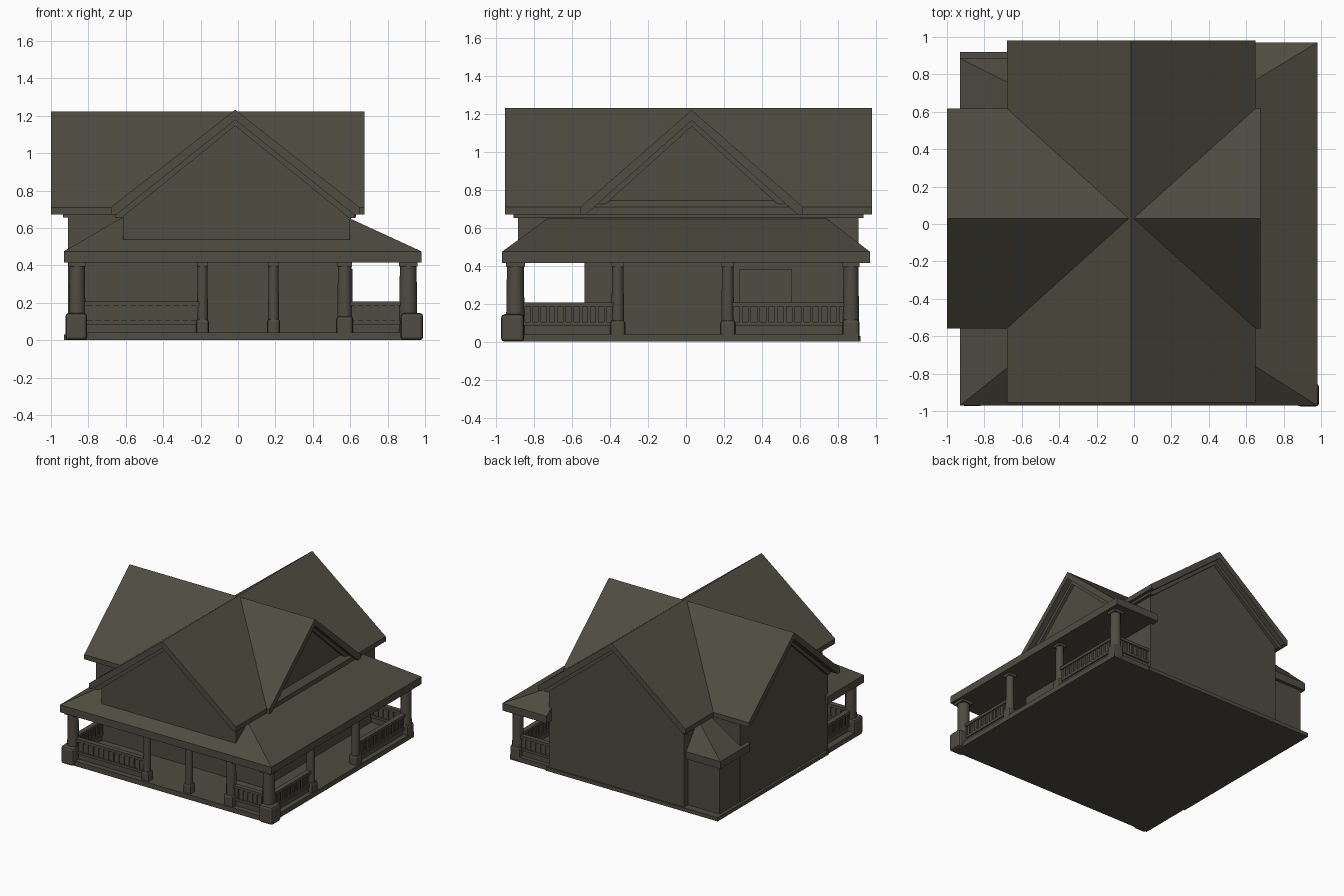
import bpy, bmesh, math

if "Cube" in bpy.data.objects:
    bpy.data.objects.remove(bpy.data.objects["Cube"])

mat = bpy.data.materials.new("dark olive brown")
mat.diffuse_color = (0.078, 0.072, 0.052, 1)
mat.use_nodes = True
mat.node_tree.nodes["Principled BSDF"].inputs["Base Color"].default_value = mat.diffuse_color


def finish(name, bm):
    bmesh.ops.recalc_face_normals(bm, faces=bm.faces)
    me = bpy.data.meshes.new(name)
    bm.to_mesh(me)
    bm.free()
    me.materials.append(mat)
    ob = bpy.data.objects.new(name, me)
    bpy.context.collection.objects.link(ob)
    return ob


def loft(name, lower, upper):
    """Closed solid between two matching rings of points."""
    bm = bmesh.new()
    a = [bm.verts.new(p) for p in lower]
    b = [bm.verts.new(p) for p in upper]
    n = len(a)
    bm.faces.new(a)
    bm.faces.new(b)
    for i in range(n):
        j = (i + 1) % n
        bm.faces.new((a[i], a[j], b[j], b[i]))
    return finish(name, bm)


def prism(name, profile, axis, lo, hi):
    """Extrude a (side, z) profile along x or y."""
    place = (lambda s, z, t: (t, s, z)) if axis == 'x' else (lambda s, z, t: (s, t, z))
    return loft(name, [place(s, z, lo) for s, z in profile],
                [place(s, z, hi) for s, z in profile])


def rect(x0, x1, y0, y1, z):
    return [(x0, y0, z), (x1, y0, z), (x1, y1, z), (x0, y1, z)]


def box(name, x0, x1, y0, y1, z0, z1):
    return loft(name, rect(x0, x1, y0, y1, z0), rect(x0, x1, y0, y1, z1))


def gable_wall(name, axis, s0, s1, z0, eave, top, lo, hi):
    prism(name, [(s0, z0), (s1, z0), (s1, eave), ((s0 + s1) / 2, top), (s0, eave)], axis, lo, hi)


def gable_roof(name, axis, c, half, top, eave, drop, lo, hi):
    prism(name, [(c - half, eave), (c, top), (c + half, eave), (c + half, eave - drop * .7),
                 (c + half - .03, eave - drop * .7), (c, top - drop),
                 (c - half + .03, eave - drop * .7), (c - half, eave - drop * .7)], axis, lo, hi)


# house walls
box("main_house_wall", -.62, .60, -.52, .91, 0, .62)
gable_wall("front_back_gable_wall", 'y', -.615, .60, .44, .68, 1.18, -.885, .91)
gable_wall("left_right_gable_wall", 'x', -.535, .60, 0, .68, 1.17, -.91, .605)
box("corner_room_wall", -.905, -.55, .5, .86, 0, .45)

# crossing gable roofs with rake trim beneath
gable_roof("front_back_roof", 'y', -.015, .665, 1.232, .71, .055, -.955, .98)
gable_roof("left_right_roof", 'x', .03, .588, 1.222, .71, .055, -1.0, .675)
gable_roof("front_back_rake_trim", 'y', -.015, .64, 1.185, .68, .04, -.91, .935)
gable_roof("left_right_rake_trim", 'x', .03, .56, 1.175, .685, .04, -.935, .63)


# porch and corner roofs: flat fascia below a hipped slope
def hip_roof(name, base, top, z_top):
    x0, x1, y0, y1 = base
    box(name + "_fascia", x0, x1, y0, y1, .415, .475)
    loft(name, rect(*base, .475), rect(*top, z_top))


hip_roof("front_porch_roof", (-.93, .98, -.97, -.5), (-.63, .59, -.73, -.5), .65)
hip_roof("right_porch_roof", (.58, .98, -.97, .97), (.58, .60, -.73, .74), .65)
hip_roof("corner_room_roof", (-.93, -.55, .5, .885), (-.66, -.55, .5, .75), .65)

# porch floor
box("front_porch_floor", -.92, .955, -.95, -.5, 0, .04)
box("right_porch_floor", .58, .955, -.95, .91, 0, .04)
box("house_foundation", -.93, .62, -.52, .92, 0, .03)


# porch posts: round shaft, capital and chunky plinth
def post(x, y, r, base, base_h):
    def ring(rad, z):
        return [(x + rad * math.cos(i * math.tau / 12), y + rad * math.sin(i * math.tau / 12), z)
                for i in range(12)]
    shaft = loft("porch_post", ring(r, .03), ring(r * .88, .42))
    for p in shaft.data.polygons:
        p.use_smooth = len(p.vertices) == 4
    box("post_capital", x - r, x + r, y - r, y + r, .395, .42)
    cx, cy = x, y
    if base > .05:                      # corner plinths push outward
        cx += .02 if x > 0 else -.005
        cy += -.015 if y < 0 else 0
    b = box("post_base", cx - base, cx + base, cy - base, cy + base, .0, base_h)
    m = b.modifiers.new("rounding", 'BEVEL')
    m.width, m.segments = .018, 2


FY, RX, LX, BY = -.90, .91, -.86, .87
for x, y, r, base, h in [(LX, FY, .046, .058, .145), (RX, FY, .05, .06, .145),
                         (-.19, FY, .03, .035, .115), (.19, FY, .03, .035, .115),
                         (.57, FY, .04, .045, .13), (RX, -.36, .034, .04, .115),
                         (RX, .22, .034, .04, .115), (RX, BY, .044, .045, .12)]:
    post(x, y, r, base, h)


# railings: thin back panel, top and bottom rails, balusters
def railing(axis, fixed, lo, hi):
    def bar(name, a, b, w, z0, z1):
        if axis == 'x':
            box(name, a, b, fixed - w, fixed + w, z0, z1)
        else:
            box(name, fixed - w, fixed + w, a, b, z0, z1)
    bar("railing_panel", lo, hi, .006, .03, .195)
    bar("top_rail", lo, hi, .02, .185, .207)
    bar("bottom_rail", lo, hi, .017, .085, .105)
    n = max(3, round((hi - lo) / .045))
    for i in range(n):
        c = lo + (hi - lo) * (i + .5) / n
        bar("baluster", c - .008, c + .008, .014, .1, .19)


railing('x', FY, -.84, -.19)
railing('x', FY, .57, RX)
railing('y', LX, -.88, -.52)
railing('y', RX, -.88, -.36)
railing('y', RX, .22, BY)
railing('x', BY, .59, RX)

# front door and window frames as thin plates
box("front_door", -.09, .08, -.529, -.52, .04, .39)
box("door_panel", -.06, .05, -.535, -.529, .07, .36)
box("left_window", -.52, -.22, -.528, -.52, .16, .38)
box("right_side_window", .605, .613, .28, .56, .16, .38)
